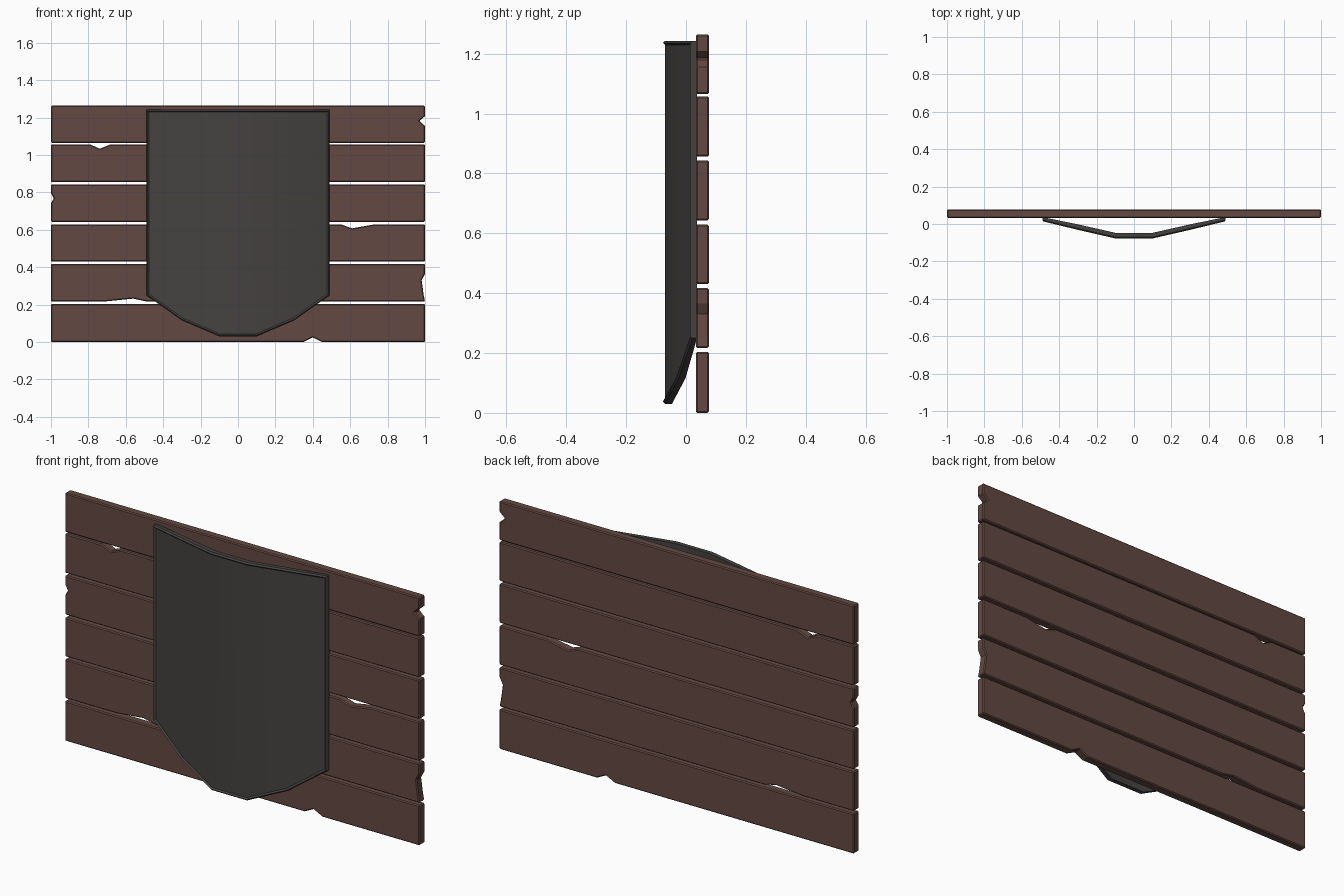
import bpy
import bmesh

if "Cube" in bpy.data.objects:
    bpy.data.objects.remove(bpy.data.objects["Cube"])


def make_material(name, rgb):
    mat = bpy.data.materials.new(name)
    mat.use_nodes = True
    mat.diffuse_color = (*rgb, 1)
    mat.node_tree.nodes["Principled BSDF"].inputs["Base Color"].default_value = (*rgb, 1)
    return mat


def finish(bm, name, mat):
    bmesh.ops.recalc_face_normals(bm, faces=bm.faces)
    mesh = bpy.data.meshes.new(name)
    bm.to_mesh(mesh)
    bm.free()
    mesh.materials.append(mat)
    obj = bpy.data.objects.new(name, mesh)
    bpy.context.collection.objects.link(obj)
    return obj


wood = make_material("dark red brown wood", (0.125, 0.066, 0.054))
iron = make_material("charcoal metal", (0.060, 0.055, 0.052))

FRONT, BACK = 0.033, 0.077


def plank(name, z0, z1, bottom=(), right=(), top=(), left=()):
    """Board outline run counterclockwise, with chip points on each side."""
    outline = [(-1, z0), *bottom, (1, z0), *right, (1, z1), *top, (-1, z1), *left]
    bm = bmesh.new()
    face = bm.faces.new([bm.verts.new((x, FRONT, z)) for x, z in outline])
    extruded = bmesh.ops.extrude_face_region(bm, geom=[face])["geom"]
    moved = [v for v in extruded if isinstance(v, bmesh.types.BMVert)]
    bmesh.ops.translate(bm, verts=moved, vec=(0, BACK - FRONT, 0))
    obj = finish(bm, name, wood)
    bevel = obj.modifiers.new("worn_edges", "BEVEL")
    bevel.width = 0.005
    bevel.segments = 1
    bevel.limit_method = "ANGLE"
    bevel.angle_limit = 1.2


# Six boards, bottom to top, each with its chips
plank("plank_1", 0, 0.204, bottom=[(0.35, 0), (0.4, 0.025), (0.45, 0)])
plank("plank_2", 0.217, 0.417,
      bottom=[(-0.71, 0.217), (-0.56, 0.232), (-0.49, 0.217)],
      right=[(0.993, 0.25), (0.982, 0.33), (1, 0.365)])
plank("plank_3", 0.43, 0.629, top=[(0.73, 0.629), (0.61, 0.608), (0.55, 0.629)])
plank("plank_4", 0.643, 0.843, left=[(-1, 0.795), (-0.985, 0.768), (-1, 0.742)])
plank("plank_5", 0.856, 1.057, top=[(-0.68, 1.057), (-0.74, 1.033), (-0.79, 1.057)])
plank("plank_6", 1.065, 1.264, right=[(1, 1.155), (0.97, 1.182), (1, 1.208)])

# Curved shield: half stations of (x, front y, back y, bottom z), mirrored
half = [(0.1, -0.070, -0.047, 0.03),
        (0.3, -0.024, -0.002, 0.115),
        (0.49, 0.022, 0.037, 0.25)]
stations = [(-x, f, b, z) for x, f, b, z in reversed(half)] + half
TOP = 1.243

bm = bmesh.new()
front = [[bm.verts.new((x, f, z)) for z in (TOP, low)] for x, f, b, low in stations]
back = [[bm.verts.new((x, b, z)) for z in (TOP, low)] for x, f, b, low in stations]
front_faces = []
for i in range(len(stations) - 1):
    (ft0, fb0), (ft1, fb1) = front[i], front[i + 1]
    (bt0, bb0), (bt1, bb1) = back[i], back[i + 1]
    front_faces.append(bm.faces.new((ft0, fb0, fb1, ft1)))
    bm.faces.new((bt0, bt1, bb1, bb0))
    bm.faces.new((ft0, ft1, bt1, bt0))
    bm.faces.new((fb0, bb0, bb1, fb1))
for f, b in ((front[0], back[0]), (front[-1], back[-1])):
    bm.faces.new((f[0], b[0], b[1], f[1]))
bmesh.ops.recalc_face_normals(bm, faces=bm.faces)

# Raised bead around the rim
for depth in (0.007, -0.007):
    bmesh.ops.inset_region(bm, faces=front_faces, thickness=0.007, depth=depth,
                           use_boundary=True, use_even_offset=True)
shield = finish(bm, "shield", iron)

bpy.ops.object.select_all(action="DESELECT")
shield.select_set(True)
bpy.context.view_layer.objects.active = shield
bpy.ops.object.shade_smooth_by_angle(angle=0.5)
